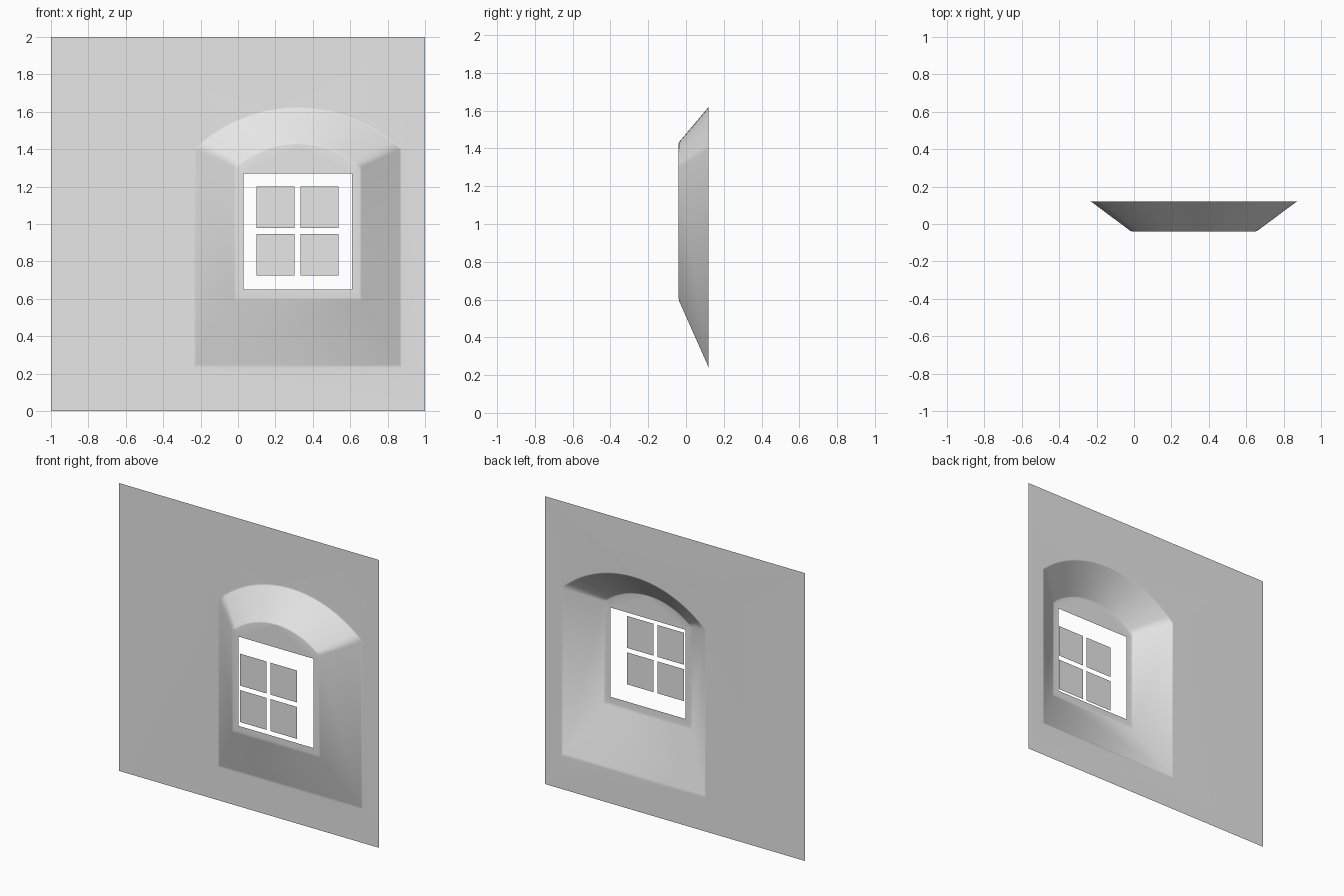
import bpy, bmesh, math
from mathutils import Vector

cube = bpy.data.objects.get("Cube")
if cube:
    bpy.data.objects.remove(cube, do_unlink=True)

WALL_Y, NICHE_Y, PANE_Y = 0.12, -0.04, -0.12
CENTRE = 0.32

plaster = bpy.data.materials.new("pale_grey_plaster")
plaster.use_nodes = True
GREY = (0.8, 0.8, 0.8, 1)
plaster.diffuse_color = GREY
plaster.node_tree.nodes["Principled BSDF"].inputs["Base Color"].default_value = GREY


def arch(half, bottom, spring, rise, y, steps=20):
    """Points of a rectangle topped by a segmental arch."""
    radius = (half ** 2 + rise ** 2) / (2 * rise)
    sweep = math.asin(half / radius)
    pts = [Vector((CENTRE - half, y, bottom)), Vector((CENTRE + half, y, bottom))]
    for i in range(steps + 1):
        a = sweep * (1 - 2 * i / steps)
        pts.append(Vector((CENTRE + radius * math.sin(a), y,
                           spring + rise - radius + radius * math.cos(a))))
    return pts


def rectangle(x0, x1, z0, z1, y):
    return [Vector((x, y, z)) for x, z in ((x0, z0), (x1, z0), (x1, z1), (x0, z1))]


def add_loop(bm, pts):
    verts = [bm.verts.new(p) for p in pts]
    edges = [bm.edges.new((verts[i - 1], verts[i])) for i in range(len(verts))]
    return verts, edges


def finish(bm, name):
    mesh = bpy.data.meshes.new(name)
    bm.to_mesh(mesh)
    bm.free()
    mesh.materials.append(plaster)
    obj = bpy.data.objects.new(name, mesh)
    bpy.context.collection.objects.link(obj)
    return obj


# Wall sheet with a splayed arched niche and a square opening
bm = bmesh.new()
outer = arch(0.55, 0.24, 1.40, 0.22, WALL_Y)
inner = arch(0.335, 0.60, 1.30, 0.13, NICHE_Y)
rings = []
for t in (-0.025, 0.025, 0.975, 1.025):      # narrow softened rims
    pts = [a.lerp(b, t) for a, b in zip(outer, inner)]
    for p in pts:
        p.y = max(NICHE_Y, min(WALL_Y, p.y))
    rings.append(add_loop(bm, pts))
for (va, _), (vb, _) in zip(rings, rings[1:]):
    for i in range(len(va)):
        bm.faces.new((va[i - 1], va[i], vb[i], vb[i - 1]))
_, border = add_loop(bm, rectangle(-1, 1, 0, 2, WALL_Y))
_, opening = add_loop(bm, rectangle(0.03, 0.61, 0.65, 1.27, NICHE_Y))
for edges in (border + rings[0][1], opening + rings[-1][1]):
    bmesh.ops.triangle_fill(bm, use_beauty=True, edges=edges, normal=(0, -1, 0))
bmesh.ops.recalc_face_normals(bm, faces=bm.faces)
if sum(f.normal.y * f.calc_area() for f in bm.faces) > 0:
    bmesh.ops.reverse_faces(bm, faces=bm.faces)
wall = finish(bm, "wall_with_niche")

bpy.ops.object.select_all(action="DESELECT")
wall.select_set(True)
bpy.context.view_layer.objects.active = wall
bpy.ops.object.shade_smooth_by_angle(angle=math.radians(30))
weighted = wall.modifiers.new("even_shading", "WEIGHTED_NORMAL")
weighted.keep_sharp = True

# Four flat panes set in front of the opening
for side, x in (("right", 0.10), ("left", 0.335)):
    for level, z in (("lower", 0.725), ("upper", 0.978)):
        bm = bmesh.new()
        bm.faces.new([bm.verts.new(p) for p in
                      rectangle(x, x + 0.203, z, z + 0.222, PANE_Y)])
        finish(bm, f"{level}_{side}_pane")
